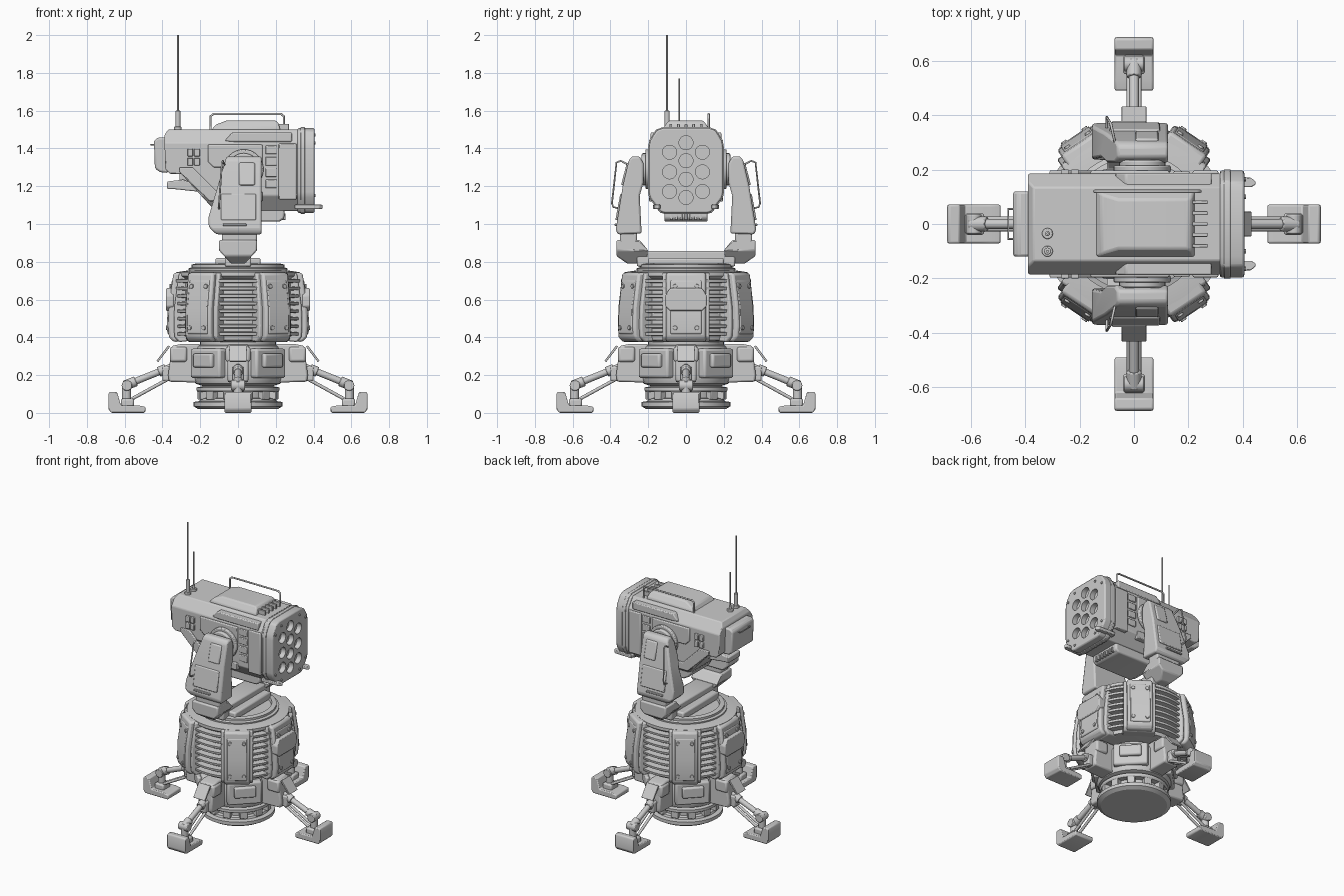
import bpy, bmesh
from math import radians, cos, sin, pi
from mathutils import Vector, Matrix

V = Vector


def finish(name, bm, bevel=0, mirror=None):
    bmesh.ops.recalc_face_normals(bm, faces=bm.faces)
    me = bpy.data.meshes.new(name)
    bm.to_mesh(me)
    bm.free()
    ob = bpy.data.objects.new(name, me)
    bpy.context.collection.objects.link(ob)
    if bevel:
        m = ob.modifiers.new("bevel", 'BEVEL')
        m.width, m.segments, m.limit_method = bevel, 2, 'ANGLE'
    if mirror:
        m = ob.modifiers.new("mirror", 'MIRROR')
        m.use_axis = [a in mirror for a in 'xyz']
    return ob


def prism(name, pts, axis, a, b, bevel=0, mirror=None, clips=()):
    """Extrude a 2D outline from a to b along an axis, then slice off corners."""
    put = {'x': lambda p, t: (t, *p), 'y': lambda p, t: (p[0], t, p[1]), 'z': lambda p, t: (*p, t)}[axis]
    bm = bmesh.new()
    lo, hi = ([bm.verts.new(put(p, t)) for p in pts] for t in (a, b))
    bm.faces.new(lo)
    bm.faces.new(hi)
    for i in range(len(pts)):
        j = (i + 1) % len(pts)
        bm.faces.new((lo[i], lo[j], hi[j], hi[i]))
    for co, no in clips:
        r = bmesh.ops.bisect_plane(bm, geom=bm.verts[:] + bm.edges[:] + bm.faces[:],
                                   plane_co=co, plane_no=no, clear_outer=True)
        bmesh.ops.holes_fill(bm, edges=[e for e in bm.edges if e.is_boundary], sides=0)
    return finish(name, bm, bevel, mirror)


def box(name, x, y, z, bevel=0, mirror=None):
    return prism(name, [(x[0], y[0]), (x[1], y[0]), (x[1], y[1]), (x[0], y[1])], 'z', *z, bevel, mirror)


def lathe(name, prof, segs=48):
    bm = bmesh.new()
    rings = [[bm.verts.new((r * cos(2 * pi * i / segs), r * sin(2 * pi * i / segs), z)) for i in range(segs)]
             for r, z in prof]
    for p, q in zip(rings, rings[1:]):
        for i in range(segs):
            j = (i + 1) % segs
            bm.faces.new((p[i], p[j], q[j], q[i]))
    bm.faces.new(rings[0])
    bm.faces.new(rings[-1])
    return finish(name, bm)


def rods(name, ends, r, bevel=0, mirror=None, segs=20):
    """Cylinders between pairs of points, as one object."""
    bm = bmesh.new()
    for p, q in ends:
        d = V(q) - V(p)
        m = Matrix.Translation((V(p) + V(q)) / 2) @ d.to_track_quat('Z', 'Y').to_matrix().to_4x4()
        bmesh.ops.create_cone(bm, cap_ends=True, segments=segs, radius1=r, radius2=r, depth=d.length, matrix=m)
    return finish(name, bm, bevel, mirror)


def wire(name, pts, r):
    cu = bpy.data.curves.new(name, 'CURVE')
    cu.dimensions, cu.bevel_depth, cu.bevel_resolution = '3D', r, 2
    s = cu.splines.new('POLY')
    s.points.add(len(pts) - 1)
    for p, c in zip(s.points, pts):
        p.co = (*c, 1)
    ob = bpy.data.objects.new(name, cu)
    bpy.context.collection.objects.link(ob)


def radial(obs, angles):
    """Turn parts built along +x to the given angles about z."""
    for ob in obs:
        for a in angles[1:]:
            c = ob.copy()
            c.rotation_euler.z = radians(a)
            bpy.context.collection.objects.link(c)
        ob.rotation_euler.z = radians(angles[0])


# Base plate, swivel rings and lower housing
lathe("base_plate", [(.21, .02), (.235, .035), (.235, .058), (.205, .062), (.2, .075), (.18, .08), (.18, .11),
                     (.215, .112), (.22, .12), (.22, .135), (.19, .14), (.19, .17)])
radial([box("base_lug", (.17, .215), (-.025, .025), (.07, .115), .004)], range(15, 375, 30))
lathe("lower_housing", [(.18, .14), (.225, .155), (.235, .18), (.235, .32), (.215, .355), (.2, .36), (.2, .385)])
radial([box("housing_panel", (.18, .25), (-.11, .11), (.185, .34), .012),
        box("housing_hatch", (.2, .272), (-.07, .07), (.24, .315), .01)], [45, 135, 225, 315])

# Four legs with hips, struts and feet
leg = [
    prism("hip_block", [(.2, .16), (.365, .165), (.37, .2), (.35, .355), (.3, .365), (.2, .365)], 'y', -.055, .055, .01),
    box("hip_cap", (.27, .36), (-.066, .066), (.27, .35), .012),
    prism("hip_flap", [(.36, .35), (.37, .358), (.432, .275), (.422, .27)], 'y', -.045, .045, .002),
    box("hip_clevis", (.34, .4), (-.03, .03), (.17, .245), .008),
    rods("upper_strut", [((.35, 0, .245), (.585, 0, .15))], .018, .003),
    rods("strut_collar", [((.38, 0, .233), (.42, 0, .217)), ((.54, 0, .168), (.6, 0, .144))], .027, .004),
    rods("lower_strut", [((.35, s * .018, .19), (.56, s * .018, .075)) for s in (-1, 1)], .009),
    rods("ankle_joint", [((.588, -.036, .145), (.588, .036, .145))], .028, .004),
    rods("ankle_post", [((.59, 0, .03), (.59, 0, .14))], .024, .003),
    box("ankle_block", (.55, .62), (-.04, .04), (.03, .075), .01),
    prism("foot", [(.49, .005), (.49, .032), (.53, .04), (.62, .04), (.64, .11), (.68, .112), (.686, .1), (.686, .02),
                   (.67, 0), (.5, 0)], 'y', -.071, .071, .006),
]
radial(leg, [0, 90, 180, 270])

# Finned drum
fins = []
for i in range(8):
    z = .42 + i * .04
    fins += [(.305, z - .012), (.343, z - .009), (.345, z + .006), (.305, z + .01)]
lathe("finned_drum", [(.2, .375), (.3, .385)] + fins + [(.325, .725), (.325, .745), (.26, .755)], 64)


def drum_panel(name, r, w):
    prof = [(.25, .385), (r - .03, .375), (r - .004, .4), (r, .46), (r - .003, .56), (r - .028, .74), (.25, .752)]
    face = [(r - .02, .41), (r + .004, .42), (r + .006, .46), (r + .003, .56), (r - .02, .7), (r - .04, .71)]
    edge = [(p[0] - .03, p[1]) for p in prof]
    return [prism(name, prof, 'y', -w, w, .012),
            prism(name + "_face", face, 'y', -w * .78, w * .78, .005),
            prism(name + "_frame", edge, 'y', -w - .02, w + .02, .008),
            rods(name + "_bolts", [((r - .05, s * w * .55, z), (r + d, s * w * .55, z)) for s in (-1, 1)
                                   for z, d in ((.45, .012), (.67, -.008))], .012, .002, segs=12)]


radial(drum_panel("diagonal_panel", .385, .082), [56, 124, 236, 304])
hatch = [(-.11, .62), (-.11, .565), (-.085, .54), (.085, .54), (.11, .565), (.11, .62), (.085, .66), (-.085, .66)]
radial(drum_panel("side_panel", .37, .105) + [prism("side_hatch", hatch, 'x', .34, .381, .006)], [0, 180])

# Turntable and yoke
lathe("turntable", [(.26, .75), (.262, .765), (.245, .77), (.245, .785), (.225, .79), (.215, .79), (.21, .77), (.1, .77)])
yoke = [(.0, .775), (.3, .785), (.365, .83), (.365, .92), (.25, .92), (.23, .88), (.19, .86), (0, .86)]
n1, n2 = V((1, 0, -.9)), V((-1, 0, -.9))
prism("yoke_bracket", [(.2, .79), (.31, .79), (.368, .83), (.368, .915), (.245, .915), (.2, .86)], 'x', -.1, .1, .008,
      'y', [((.1, 0, .86), n1), ((-.1, 0, .86), n2)])
prism("yoke_beam", [(-.26, .775), (.26, .775), (.26, .84), (.2, .858), (-.2, .858), (-.26, .84)], 'x', -.07, .07, .008)
box("yoke_beam_web", (-.12, .12), (-.2, .2), (.77, .82), .01)
box("arm_neck", (-.085, .1), (.26, .35), (.9, .97), .008, 'y')
arm = [(.235, .95), (.36, .945), (.372, .97), (.335, 1.2), (.302, 1.34), (.285, 1.358), (.245, 1.358), (.225, 1.32),
       (.225, 1.22), (.245, 1.15)]
prism("yoke_arm", arm, 'x', -.155, .125, .01, 'y', [((-.155, 0, 1.04), V((-.32, 0, .095))),
                                                  ((-.155, 0, .985), V((-1, 0, -1)))])
prism("arm_hatch", [(.28, 1.325), (.313, 1.325), (.344, 1.205), (.3, 1.205)], 'x', .005, .09, .008, 'y')
prism("arm_plate", [(.3, 1.16), (.348, 1.16), (.374, 1.02), (.33, 1.02)], 'x', -.09, .095, .006, 'y')
box("arm_slot", (-.08, .045), (.35, .378), (.99, 1.002), .003, 'y')
rods("tilt_pivot", [((.03, .17, 1.29), (.03, .235, 1.29))], .085, .008, 'y', 32)
rods("tilt_hub", [((.03, .19, 1.29), (.03, .215, 1.29))], .105, .006, 'y', 32)
for s in (-1, 1):
    wire("arm_handle", [(-.07, s * .3, 1.31), (-.08, s * .345, 1.335), (-.085, s * .368, 1.325), (-.1, s * .392, 1.11),
                        (-.1, s * .385, 1.09), (-.1, s * .345, 1.08)], .005)

# Launcher body: side outline with chamfered long edges
body = [(-.385, 1.29), (-.36, 1.265), (-.3, 1.265), (-.14, 1.09), (-.1, 1.07), (.33, 1.07), (.33, 1.5), (-.37, 1.5),
        (-.39, 1.47)]
chamfers = [c for s in (-1, 1) for c in (((0, s * .185, 1.43), V((0, s * .07, .05))),
                                          ((0, s * .185, 1.15), V((0, s * .085, -.07))))]
prism("launcher_body", body, 'y', -.185, .185, .006, None, chamfers)
half = [(.12, 1.508), (.155, 1.495), (.19, 1.44), (.196, 1.4), (.196, 1.17), (.19, 1.14), (.135, 1.065), (.11, 1.058)]
cap_outline = half + [(-y, z) for y, z in reversed(half)]
cap = prism("muzzle_cap", cap_outline, 'x', .315, .405, .008)
prism("muzzle_band", [(y * 1.025, (z - 1.28) * 1.02 + 1.28) for y, z in cap_outline], 'x', .33, .355, .004)

# Ten launch tubes bored into the cap, with blunt rounds inside
holes = [(0, z) for z in (1.43, 1.335, 1.237, 1.14)] + [(s * .087, z) for s in (-1, 1) for z in (1.38, 1.276, 1.172)]
cutter = rods("tube_cutter", [((.37, y, z), (.45, y, z)) for y, z in holes], .037, segs=28)
cutter.hide_render = True
cutter.display_type = 'WIRE'
m = cap.modifiers.new("tubes", 'BOOLEAN')
m.operation, m.object = 'DIFFERENCE', cutter
rods("muzzle_bolts", [((.39, s * y, z), (.411, s * y, z)) for s in (-1, 1) for y, z in
                      ((.1, 1.47), (.165, 1.43), (.165, 1.15), (.1, 1.09))], .008, segs=8)
prism("muzzle_prong", [(.3, .135), (.43, .135), (.447, .145), (.447, .155), (.43, .17), (.3, .175)], 'z', 1.08, 1.102,
      .004, 'y')

# Belly, rear box and sight
prism("belly", [(-.13, 1.08), (-.1, 1.035), (-.06, 1.012), (.22, 1.012), (.245, 1.03), (.245, 1.08)], 'y', -.115, .115, .01)
for i in range(7):
    box("belly_vent", (.23, .252), (-.085 + i * .026, -.071 + i * .026), (1.022, 1.055), .002)
prism("rear_box", [(-.37, 1.27), (-.415, 1.275), (-.44, 1.295), (-.445, 1.44), (-.425, 1.458), (-.37, 1.458)], 'y',
      -.12, .12, .01)
wire("rear_handle", [(-.43, -.055, 1.42), (-.462, -.055, 1.42), (-.462, .055, 1.42), (-.43, .055, 1.42)], .004)
prism("rear_sight", [(-.375, 1.185), (-.375, 1.225), (-.29, 1.235), (-.2, 1.2), (-.2, 1.17), (-.34, 1.185)], 'y',
      -.065, .065, .006)
box("sight_mount", (-.31, -.25), (-.04, .04), (1.2, 1.28), .005)

# Roof hump with louvres, handle and antennas
prism("roof_hump", [(-.145, 1.49), (-.12, 1.525), (-.06, 1.548), (.2, 1.548), (.215, 1.535), (.225, 1.49)], 'y',
      -.12, .12, .008, None, [((0, s * .12, 1.51), V((0, s, .75))) for s in (-1, 1)])
for i in range(5):
    y = -.08 + i * .04
    box("roof_louvre", (.2, .27), (y - .007, y + .007), (1.49, 1.53), .003)
wire("roof_handle", [(-.145, .12, 1.49), (-.145, .12, 1.57), (-.132, .12, 1.582), (.228, .12, 1.582), (.243, .12, 1.57),
                     (.243, .12, 1.49)], .006)
for y, r, zb, zt in ((-.1, .013, 1.6, 2), (-.035, .009, 1.54, 1.77)):
    rods("antenna_mount", [((-.318, y, 1.49), (-.318, y, 1.515))], .02, .003)
    rods("antenna_base", [((-.318, y, 1.5), (-.318, y, zb))], r, .003)
    rods("antenna_rod", [((-.318, y, zb - .01), (-.318, y, zt))], r * .4, segs=10)

# Side armour and vents on both flanks
prism("side_rail", [(-.07, 1.44), (-.03, 1.485), (.285, 1.485), (.285, 1.435), (-.02, 1.435)], 'y', .13, .187, .006, 'y')
prism("side_skirt", [(-.31, 1.275), (-.15, 1.12), (.13, 1.12), (.13, 1.17), (-.11, 1.17), (-.24, 1.3), (-.31, 1.3)], 'y',
      .15, .197, .005, 'y')
prism("side_plate", [(-.16, 1.33), (-.13, 1.3), (.13, 1.3), (.13, 1.42), (-.16, 1.42)], 'y', .16, .196, .006, 'y')
box("side_door", (.215, .31), (.15, .196), (1.13, 1.425), .006, 'y')
for i in range(4):
    box("side_slot_bar", (.145, .205), (.17, .193), (1.19 + i * .06, 1.235 + i * .06), .004, 'y')
for x in (-.268, -.232):
    for z in (1.31, 1.358):
        box("side_vent", (x, x + .03), (.17, .2), (z, z + .04), .004, 'y')

# Smooth curved surfaces while keeping hard edges
for ob in bpy.context.collection.objects:
    ob.select_set(ob.type == 'MESH')
bpy.context.view_layer.objects.active = cap
bpy.ops.object.shade_smooth_by_angle(angle=radians(30))
